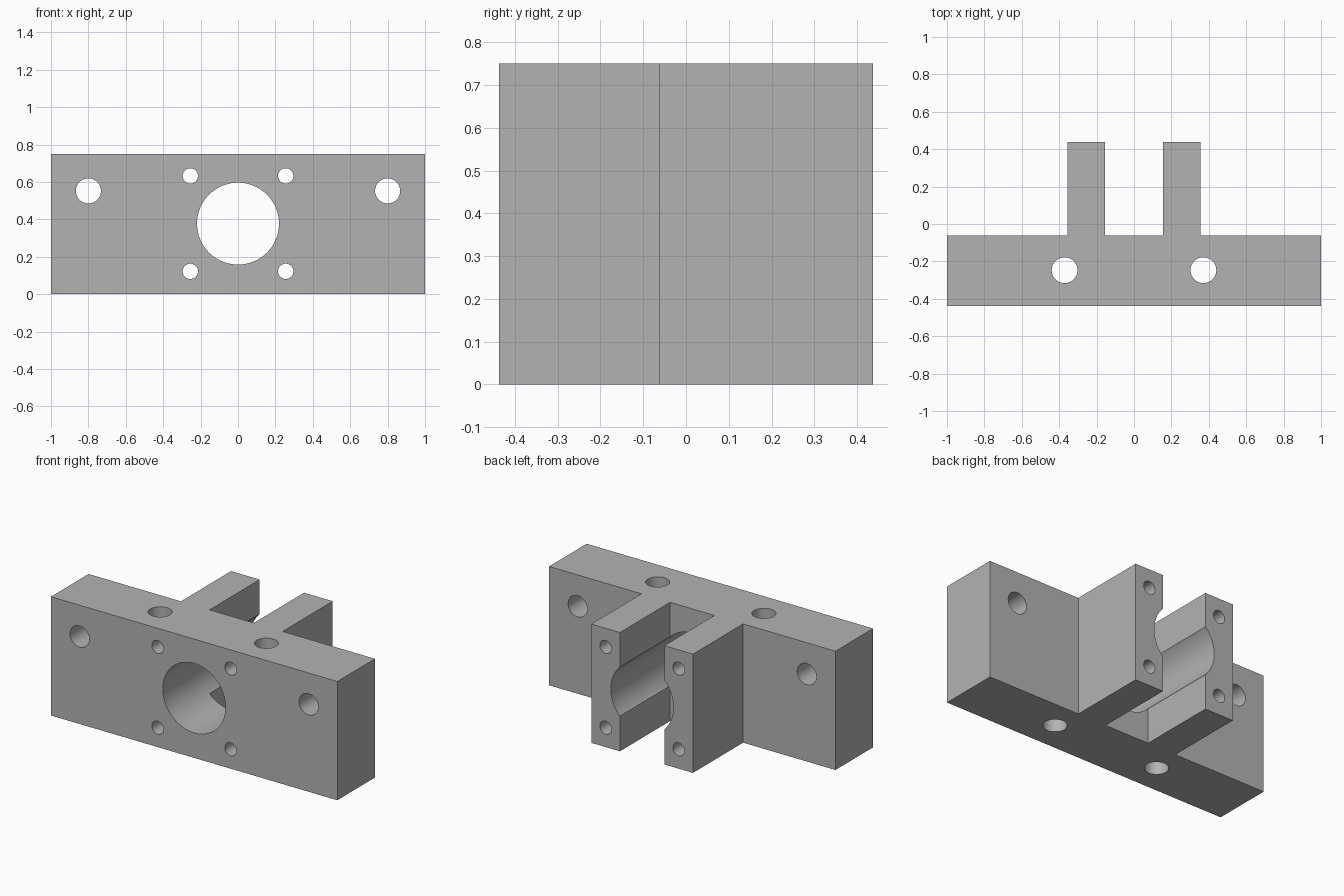
import bpy, bmesh
from math import pi
from mathutils import Matrix

cube = bpy.data.objects.get("Cube")
if cube:
    bpy.data.objects.remove(cube, do_unlink=True)

WIDTH, HEIGHT, FRONT, BACK = 1.0, 0.75, -0.4375, 0.4375
STEP = -0.0625                       # rear face of the plate
ARM_IN, ARM_OUT = 0.155, 0.355

grey = bpy.data.materials.new("machined grey")
grey.use_nodes = True
colour = (0.45, 0.45, 0.45, 1)
grey.diffuse_color = colour
grey.node_tree.nodes["Principled BSDF"].inputs["Base Color"].default_value = colour


def new_object(name, bm):
    mesh = bpy.data.meshes.new(name)
    bmesh.ops.recalc_face_normals(bm, faces=bm.faces)
    bm.to_mesh(mesh)
    bm.free()
    mesh.materials.append(grey)
    obj = bpy.data.objects.new(name, mesh)
    bpy.context.collection.objects.link(obj)
    return obj


# Plate with two rear arms, extruded from a mirrored plan outline
half = [(WIDTH, FRONT), (WIDTH, STEP), (ARM_OUT, STEP), (ARM_OUT, BACK),
        (ARM_IN, BACK), (ARM_IN, STEP)]
outline = half + [(-x, y) for x, y in reversed(half)]
bm = bmesh.new()
base = bm.faces.new([bm.verts.new((x, y, 0)) for x, y in outline])
top = bmesh.ops.extrude_face_region(bm, geom=[base])
bmesh.ops.translate(bm, vec=(0, 0, HEIGHT),
                    verts=[v for v in top["geom"] if isinstance(v, bmesh.types.BMVert)])
bracket = new_object("mounting_bracket", bm)

# Drills for every hole
bm = bmesh.new()


def drill(location, radius, axis, segments=40):
    turn = Matrix.Rotation(pi / 2, 4, "X") if axis == "Y" else Matrix()
    bmesh.ops.create_cone(bm, cap_ends=True, segments=segments, radius1=radius,
                          radius2=radius, depth=3,
                          matrix=Matrix.Translation(location) @ turn)


drill((0, 0, 0.377), 0.219, "Y", 96)              # main bore
for side in (-1, 1):
    drill((side * 0.8, 0, 0.552), 0.067, "Y")     # mounting holes
    drill((side * 0.371, -0.247, 0), 0.069, "Z")  # vertical holes
    for z in (0.122, 0.632):
        drill((side * 0.255, 0, z), 0.041, "Y")   # arm screw holes
drills = new_object("hole_drills", bm)
drills.hide_render = True

# Cut the holes, then discard the drills
cut = bracket.modifiers.new("holes", "BOOLEAN")
cut.operation, cut.solver, cut.object = "DIFFERENCE", "EXACT", drills
cut.use_self = True
bpy.ops.object.select_all(action="DESELECT")
bracket.select_set(True)
bpy.context.view_layer.objects.active = bracket
bpy.ops.object.modifier_apply(modifier=cut.name)
bpy.data.objects.remove(drills, do_unlink=True)
bpy.ops.object.shade_smooth_by_angle(angle=pi / 6)
